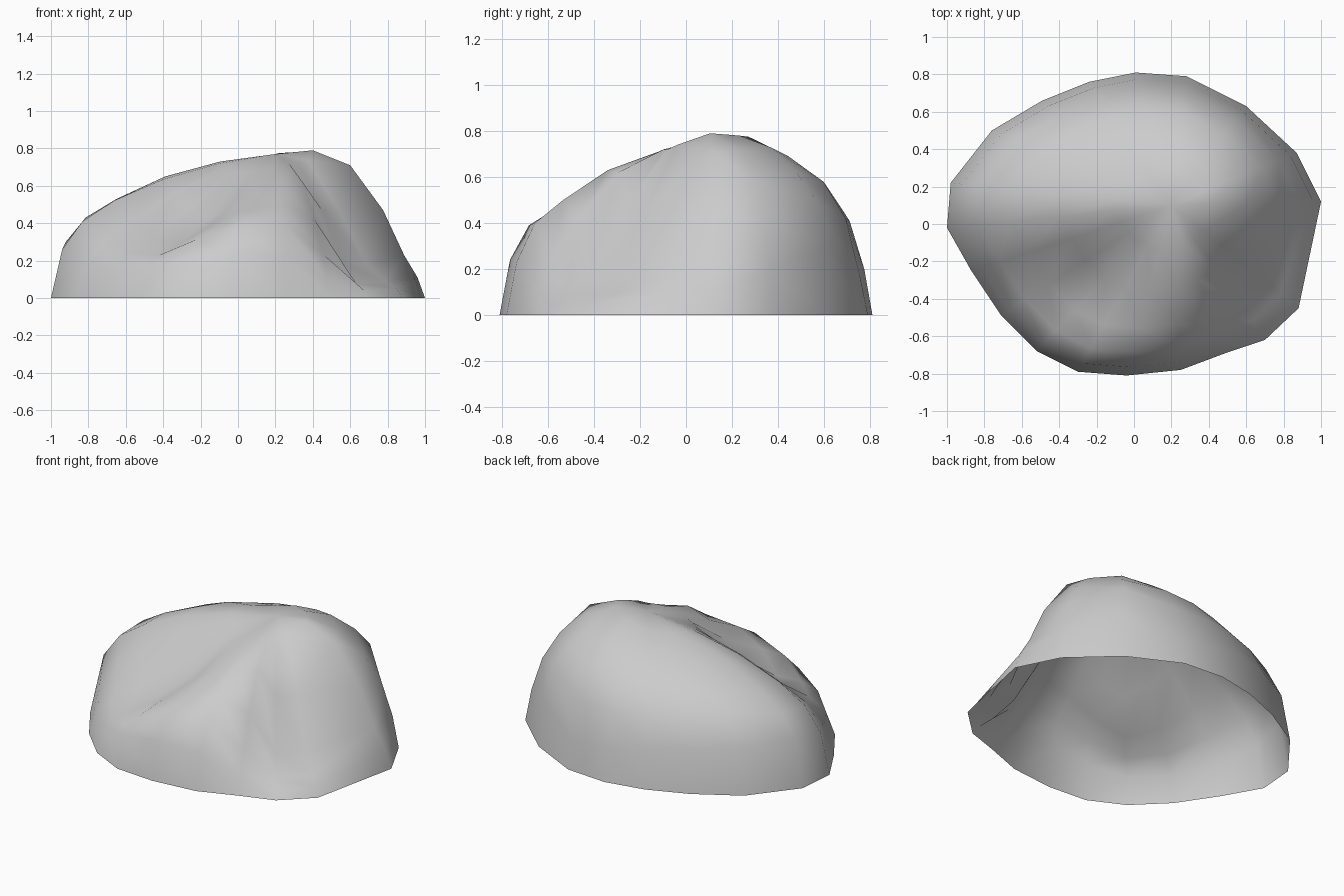
import bpy, bmesh

# Ground outline of the boulder, counter-clockwise from the right
outline = [(1, .12), (.87, .38), (.6, .63), (.28, .79), (.01, .81), (-.24, .76),
           (-.49, .66), (-.76, .5), (-.98, .22), (-1, -.02), (-.87, -.25),
           (-.71, -.49), (-.52, -.68), (-.3, -.79), (-.04, -.81), (.25, -.78),
           (.49, -.69), (.7, -.62), (.88, -.45)]

# Height profile from summit to rim along each outline direction
steps = (.25, .5, .72, .86, .95)
profiles = [
    (.79, .71, .47, .23, .11), (.785, .72, .58, .41, .20),  # right shoulder
    (.78, .73, .62, .51, .29), (.775, .69, .58, .42, .17),  # back wall
    (.755, .67, .56, .41, .20), (.745, .665, .545, .42, .25),
    (.735, .655, .55, .43, .27), (.735, .655, .55, .45, .29),
    (.73, .65, .53, .43, .30), (.72, .635, .52, .41, .26),  # left ridge
    (.70, .57, .42, .31, .18), (.68, .48, .32, .24, .15),   # front-left gully
    (.67, .42, .28, .23, .16), (.67, .48, .38, .31, .21),
    (.69, .57, .47, .39, .24), (.71, .63, .50, .40, .23),   # front spur
    (.72, .62, .42, .24, .11), (.72, .47, .18, .08, .04),   # right scoop
    (.74, .47, .18, .09, .05)]
cx, cy, cz = .2, .1, .77

# Open shell: rings from summit to ground
bm = bmesh.new()
summit = bm.verts.new((cx, cy, cz))
rings = []
for k, t in enumerate(steps):
    rings.append([bm.verts.new((cx + (x - cx) * t, cy + (y - cy) * t, p[k]))
                  for (x, y), p in zip(outline, profiles)])
rings.append([bm.verts.new((x, y, 0)) for x, y in outline])

n = len(outline)
for i in range(n):
    j = (i + 1) % n
    bm.faces.new((summit, rings[0][i], rings[0][j]))
    for a, b in zip(rings, rings[1:]):
        bm.faces.new((a[i], b[i], b[j], a[j]))
for f in bm.faces:
    f.smooth = True

mesh = bpy.data.meshes.new("boulder")
bm.to_mesh(mesh)
bm.free()
boulder = bpy.data.objects.new("boulder", mesh)
bpy.context.collection.objects.link(boulder)
